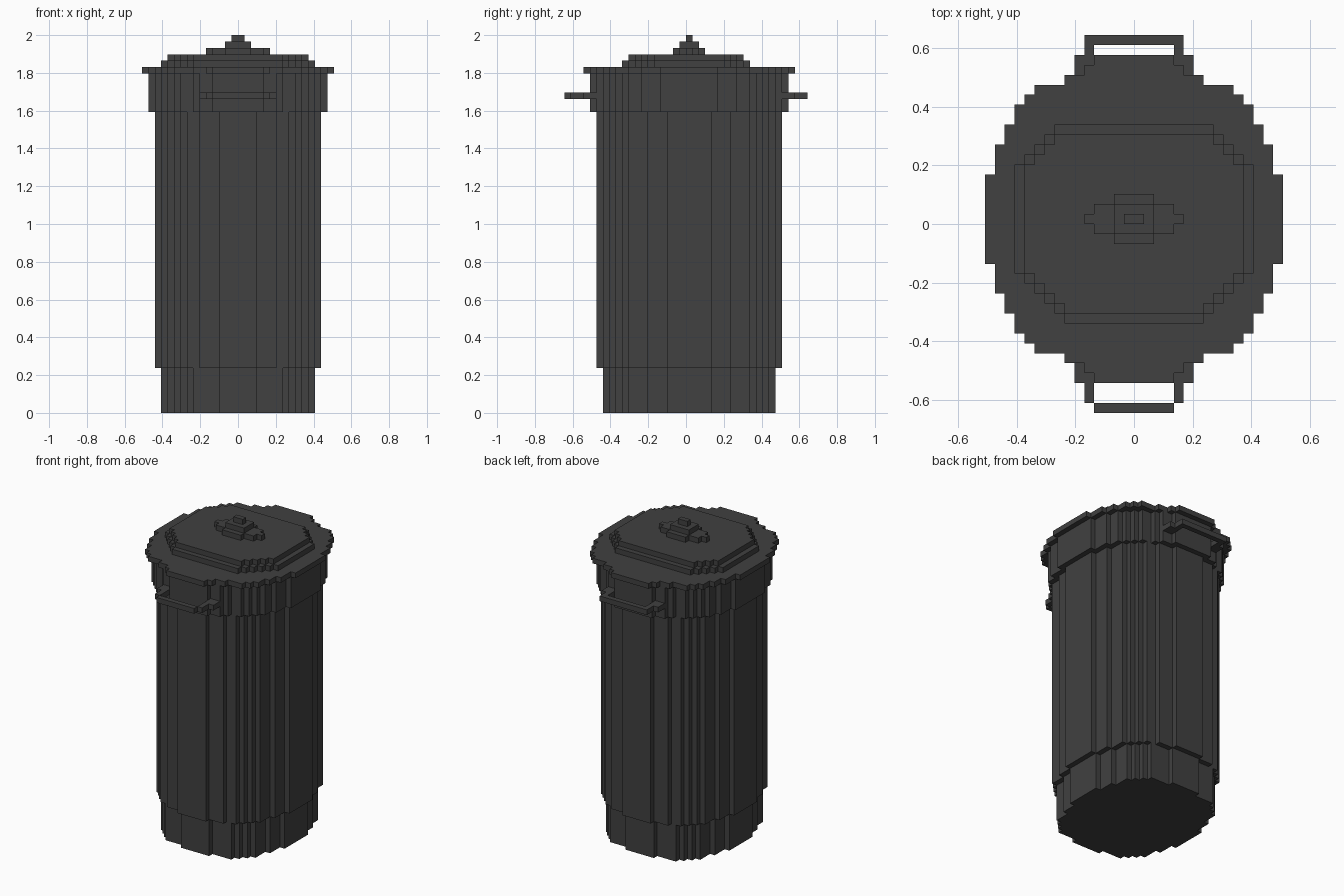
import bpy, bmesh

if "Cube" in bpy.data.objects:
    bpy.data.objects.remove(bpy.data.objects["Cube"])

V = 2 / 59  # one block unit

mat = bpy.data.materials.new("dark_grey")
mat.diffuse_color = (0.052, 0.052, 0.052, 1)
mat.use_nodes = True
mat.node_tree.nodes["Principled BSDF"].inputs["Base Color"].default_value = mat.diffuse_color


def finish(name, bm):
    bmesh.ops.recalc_face_normals(bm, faces=bm.faces)
    bmesh.ops.scale(bm, vec=(V, V, V), verts=bm.verts)
    me = bpy.data.meshes.new(name)
    bm.to_mesh(me)
    bm.free()
    me.materials.append(mat)
    ob = bpy.data.objects.new(name, me)
    bpy.context.collection.objects.link(ob)
    return ob


def slab(name, steps, z0, z1):
    """Stepped prism, mirrored in x; steps = (half width, y low, y high), narrowest first."""
    back, front = [], []
    for i, (x, lo, hi) in enumerate(steps):
        back.append((x, hi))
        front.append((x, lo))
        if i + 1 < len(steps):
            nlo, nhi = steps[i + 1][1:]
            if nhi != hi:
                back.append((x, nhi))
            if nlo != lo:
                front.append((x, nlo))
    right = back + front[::-1]
    pts = right + [(-x, y) for x, y in reversed(right)]
    clean = [p for i, p in enumerate(pts) if p != pts[i - 1]]
    bm = bmesh.new()
    face = bm.faces.new([bm.verts.new((x, y, z0)) for x, y in clean])
    ext = bmesh.ops.extrude_face_region(bm, geom=[face], use_keep_orig=True)
    top = [g for g in ext["geom"] if isinstance(g, bmesh.types.BMVert)]
    bmesh.ops.translate(bm, vec=(0, 0, z1 - z0), verts=top)
    return finish(name, bm)


def round_steps(pairs):
    # all round parts share a centre half a block behind the origin
    return [(x, 0.5 - h, 0.5 + h) for x, h in pairs]


def boxes(name, items, z0, z1):
    bm = bmesh.new()
    for x0, x1, y0, y1 in items:
        r = bmesh.ops.create_cube(bm, size=1)
        for v in r["verts"]:
            v.co = (x1 if v.co.x > 0 else x0, y1 if v.co.y > 0 else y0,
                    z1 if v.co.z > 0 else z0)
    return finish(name, bm)


# Bin: base, body and collar
slab("base", round_steps([(3, 13.5), (7, 12.5), (8, 11.5), (9, 10.5), (10, 9.5),
                          (11, 6.5), (12, 3.5)]), 0, 7)
slab("body", round_steps([(3, 14.5), (6, 13.5), (8, 12.5), (9, 11.5), (10, 10.5),
                          (11, 9.5), (12, 6.5), (13, 3.5)]), 7, 47)
slab("collar", round_steps([(4, 15.5), (6, 14.5), (7, 13.5), (9, 12.5), (10, 11.5),
                            (11, 10.5), (12, 9.5), (13, 7.5), (14, 4.5)]), 47, 53)

# Lid: rim and two raised steps
slab("lid_rim", round_steps([(4, 16.5), (5, 15.5), (7, 14.5), (10, 13.5), (11, 12.5),
                             (12, 11.5), (13, 9.5), (14, 7.5), (15, 4.5)]), 53, 54)
slab("lid_lower_step", [(7, -10, 10), (8, -9, 10), (9, -8, 9), (10, -7, 8),
                        (11, -6, 7), (12, -5, 6)], 54, 55)
slab("lid_upper_step", [(7, -9, 9), (8, -8, 9), (9, -7, 8), (10, -6, 7),
                        (11, -5, 6)], 55, 56)

# Lid knob
slab("knob_base", [(2, -2, 3), (4, -1, 2), (5, 0, 1)], 56, 57)
slab("knob_middle", [(2, -1, 2)], 57, 58)
slab("knob_tip", [(1, 0, 1)], 58, 59)

# Handles: brackets, arms and grip bar
front, back = [(-4, 4, -19, -18)], [(-5, 5, 18, 19)]
for s in (-1, 1):
    def side(a, b):
        return (min(s * a, s * b), max(s * a, s * b))
    front += [side(5, 6) + (-16, -13), side(4, 5) + (-18, -13)]
    back += [side(5, 6) + (14, 17), side(4, 5) + (14, 18)]
boxes("front_handle", front, 49, 50)
boxes("back_handle", back, 49, 50)
